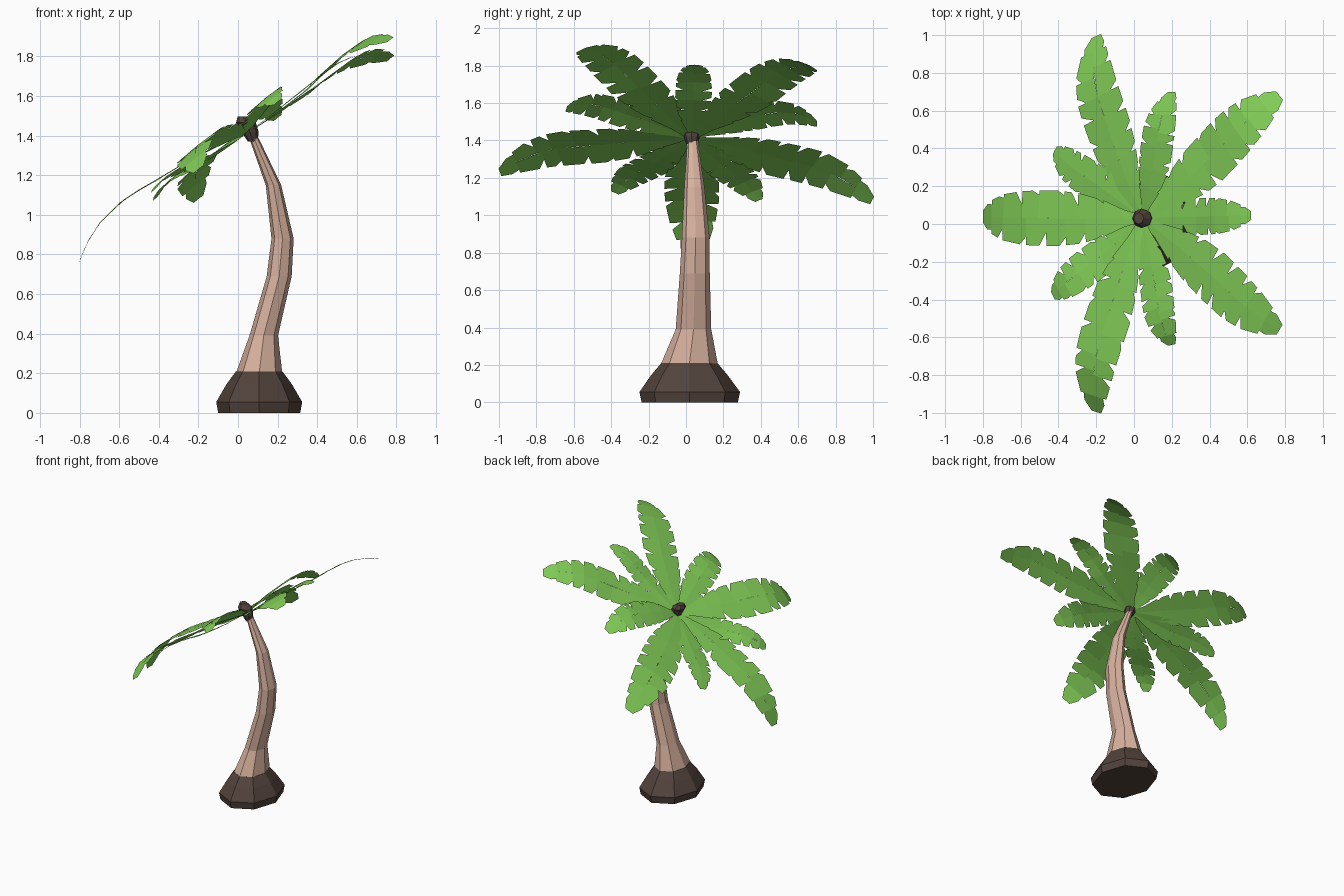
import bpy, math, random
from mathutils import Vector

if "Cube" in bpy.data.objects:
    bpy.data.objects.remove(bpy.data.objects["Cube"])

random.seed(4)
CROWN_UP = Vector((-0.62, 0, 0.78))


def material(name, rgb):
    m = bpy.data.materials.new(name)
    m.diffuse_color = (*rgb, 1)
    m.use_nodes = True
    m.node_tree.nodes["Principled BSDF"].inputs["Base Color"].default_value = m.diffuse_color
    return m


GREEN = material("leaf green", (0.22, 0.6, 0.095))
BARK = material("bark", (0.68, 0.44, 0.34))
DARK = material("dark bark", (0.085, 0.056, 0.045))


def add(name, verts, faces, mat):
    me = bpy.data.meshes.new(name)
    me.from_pydata(verts, [], faces)
    me.materials.append(mat)
    ob = bpy.data.objects.new(name, me)
    bpy.context.collection.objects.link(ob)
    return ob


def loft(name, rings, mat, n=8):
    """rings: centre x, centre y, z, half width x, half width y"""
    verts = [(x + a * math.cos(2 * math.pi * k / n), y + b * math.sin(2 * math.pi * k / n), z)
             for x, y, z, a, b in rings for k in range(n)]
    faces = [(i * n + k, i * n + (k + 1) % n, (i + 1) * n + (k + 1) % n, (i + 1) * n + k)
             for i in range(len(rings) - 1) for k in range(n)]
    top = (len(rings) - 1) * n
    faces += [tuple(range(n))[::-1], tuple(range(top, top + n))]
    return add(name, verts, faces, mat)


# Dark root bulb, curved trunk and crown bud
loft("root_base", [(0.107, 0.02, 0, 0.207, 0.257), (0.107, 0.02, 0.055, 0.217, 0.269),
                   (0.107, 0.018, 0.145, 0.165, 0.205), (0.107, 0.018, 0.21, 0.117, 0.15)], DARK)
loft("trunk", [(0.107, 0.018, 0.205, 0.116, 0.152), (0.13, 0.04, 0.39, 0.072, 0.095),
               (0.208, 0.047, 0.69, 0.063, 0.08), (0.225, 0.052, 0.88, 0.056, 0.074),
               (0.179, 0.045, 1.15, 0.039, 0.054), (0.075, 0.035, 1.4, 0.023, 0.028)], BARK)
loft("crown_bud", [(0.075, 0.033, 1.37, 0.025, 0.028), (0.06, 0.03, 1.42, 0.044, 0.042),
                   (0.04, 0.03, 1.465, 0.05, 0.052), (0.025, 0.03, 1.495, 0.027, 0.03)], DARK)

# Half width of a leaf along its length, relative to its widest point
PROFILE = [(0, 0.12), (0.1, 0.3), (0.2, 0.62), (0.35, 0.9), (0.5, 1), (0.68, 0.97),
           (0.82, 0.82), (0.93, 0.55), (1, 0.22)]


def width_at(t):
    for (t0, w0), (t1, w1) in zip(PROFILE, PROFILE[1:]):
        if t <= t1:
            return w0 + (w1 - w0) * (t - t0) / (t1 - t0)
    return PROFILE[-1][1]


def leaf(name, mid, tip, half):
    a, m, b = Vector((0.045, 0.03, 1.412)), Vector(mid), Vector(tip)
    c = 2 * m - (a + b) / 2
    size = (b - a).length

    def point(t, s):
        p = a * (1 - t) ** 2 + c * 2 * t * (1 - t) + b * t * t
        tangent = (c - a) * (1 - t) + (b - c) * t
        side = CROWN_UP.cross(tangent).normalized()
        # The leaf droops most near its tip
        bump = t * (t - 0.5) * (1 - t) * size * (0.8 if t > 0.5 else 0.2)
        return p + side * s * half + CROWN_UP * (bump - abs(s) * 0.005)

    verts, faces = [], []
    for sign in (1, -1):
        # Uneven segments, most of them parted by a torn notch
        cuts = [0, 0.1, 0.22] + [0.22 + 0.115 * k + random.uniform(-0.03, 0.03)
                                 for k in range(1, 6)] + [0.91, 1]
        depth = [1, 1, 0.85] + [random.choice((0.5, 0.6, 0.7, 0.85)) for _ in range(5)] + [0.75, 1]
        for i in range(len(cuts) - 1):
            t0, t1 = cuts[i], cuts[i + 1]
            g0 = 0.038 if depth[i] < 1 else 0
            loop = [(t0, 0), (t1, 0), (t1, width_at(t1) * depth[i + 1]),
                    (t1, width_at(t1)), (t0 + g0, width_at(t0 + g0)), (t0, width_at(t0) * depth[i])]
            loop = [q for k, q in enumerate(loop) if q != loop[k - 1]]
            pts = [point(t, s * sign) for t, s in loop]
            k = len(verts)
            verts += pts
            ids = list(range(k, k + len(pts)))
            faces.append(ids[::-1] if sign < 0 else ids)
    me = add(name, verts, faces, GREEN).data
    if sum(p.normal.dot(CROWN_UP) * p.area for p in me.polygons) < 0:
        me.flip_normals()


# Ten leaves: middle point, tip, half width
LEAVES = [((-0.14, 0.52, 1.295), (-0.2, 0.995, 1.08), 0.15),
          ((0.42, 0.365, 1.665), (0.77, 0.68, 1.79), 0.145),
          ((0.35, 0.04, 1.635), (0.62, 0.045, 1.805), 0.098),
          ((0.42, -0.28, 1.705), (0.77, -0.56, 1.885), 0.145),
          ((0.115, -0.34, 1.545), (0.2, -0.64, 1.57), 0.11),
          ((-0.14, -0.5, 1.37), (-0.2, -0.995, 1.23), 0.15),
          ((-0.2, -0.19, 1.265), (-0.43, -0.38, 1.12), 0.105),
          ((-0.42, 0.03, 1.17), (-0.8, 0.04, 0.765), 0.148),
          ((-0.2, 0.21, 1.255), (-0.42, 0.39, 1.08), 0.105),
          ((0.115, 0.38, 1.53), (0.2, 0.7, 1.49), 0.11)]
for i, spec in enumerate(LEAVES):
    leaf(f"leaf_{i + 1}", *spec)
